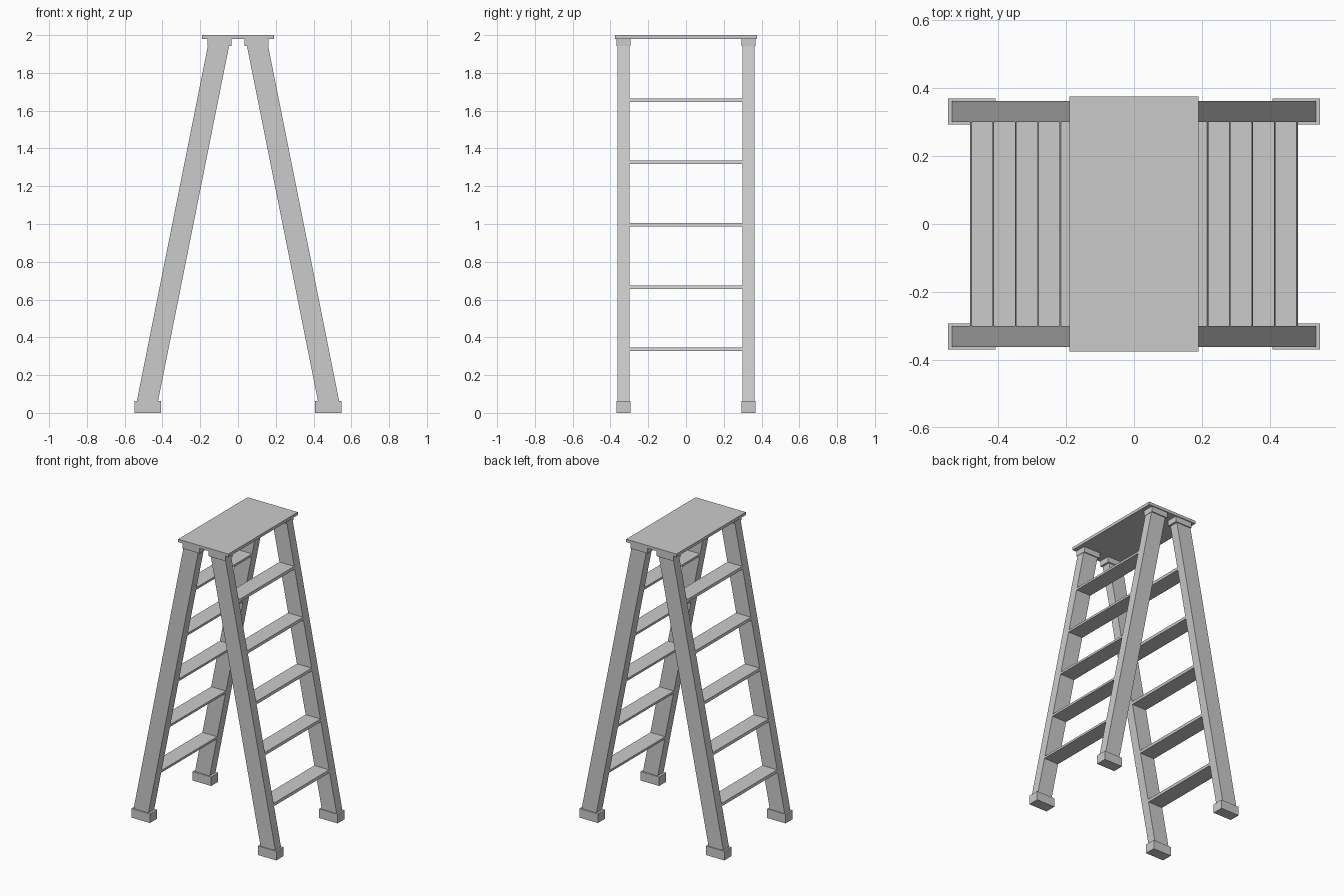
import bpy

if "Cube" in bpy.data.objects:
    bpy.data.objects.remove(bpy.data.objects["Cube"])

grey = bpy.data.materials.new("light_grey")
grey.diffuse_color = (0.6, 0.6, 0.6, 1)
grey.use_nodes = True
grey.node_tree.nodes["Principled BSDF"].inputs["Base Color"].default_value = grey.diffuse_color


def block(name, low_x, high_x, y, z):
    """Six-sided block whose x range may shift between its bottom and top."""
    verts = []
    for xr, h in ((low_x, z[0]), (high_x, z[1])):
        a, b = sorted(xr)
        verts += [(a, y[0], h), (b, y[0], h), (b, y[1], h), (a, y[1], h)]
    faces = [(3, 2, 1, 0), (4, 5, 6, 7)]
    faces += [(i, (i + 1) % 4, (i + 1) % 4 + 4, i + 4) for i in range(4)]
    mesh = bpy.data.meshes.new(name)
    mesh.from_pydata(verts, [], faces)
    mesh.materials.append(grey)
    ob = bpy.data.objects.new(name, mesh)
    bpy.context.collection.objects.link(ob)
    return ob


def rail(z, side):
    """Inner and outer x of the leaning rail at height z."""
    return (side * (0.436 - 0.2 * z), side * (0.548 - 0.2 * z))


# Top platform
block("top_platform", (-0.19, 0.19), (-0.19, 0.19), (-0.375, 0.375), (1.98, 2.0))

for side, label in ((-1, "left"), (1, "right")):
    for end, place in ((-1, "front"), (1, "back")):
        tag = f"{label}_{place}"
        leg_y = sorted((end * 0.30, end * 0.362))
        pad_y = sorted((end * 0.293, end * 0.369))
        # Leaning leg
        block(f"{tag}_leg", rail(0.05, side), rail(1.95, side), leg_y, (0.05, 1.95))
        # Foot pad
        foot_x = (side * 0.408, side * 0.548)
        block(f"{tag}_foot", foot_x, foot_x, pad_y, (0, 0.062))
        # Collar under the platform
        cap_x = (side * 0.034, side * 0.162)
        block(f"{tag}_collar", cap_x, cap_x, pad_y, (1.942, 1.98))
    # Flat steps between the legs
    for i in range(5):
        z0 = 0.327 + 0.33 * i
        z1 = z0 + 0.018
        block(f"{label}_step_{i + 1}", rail(z0, side), rail(z1, side), (-0.30, 0.30), (z0, z1))
